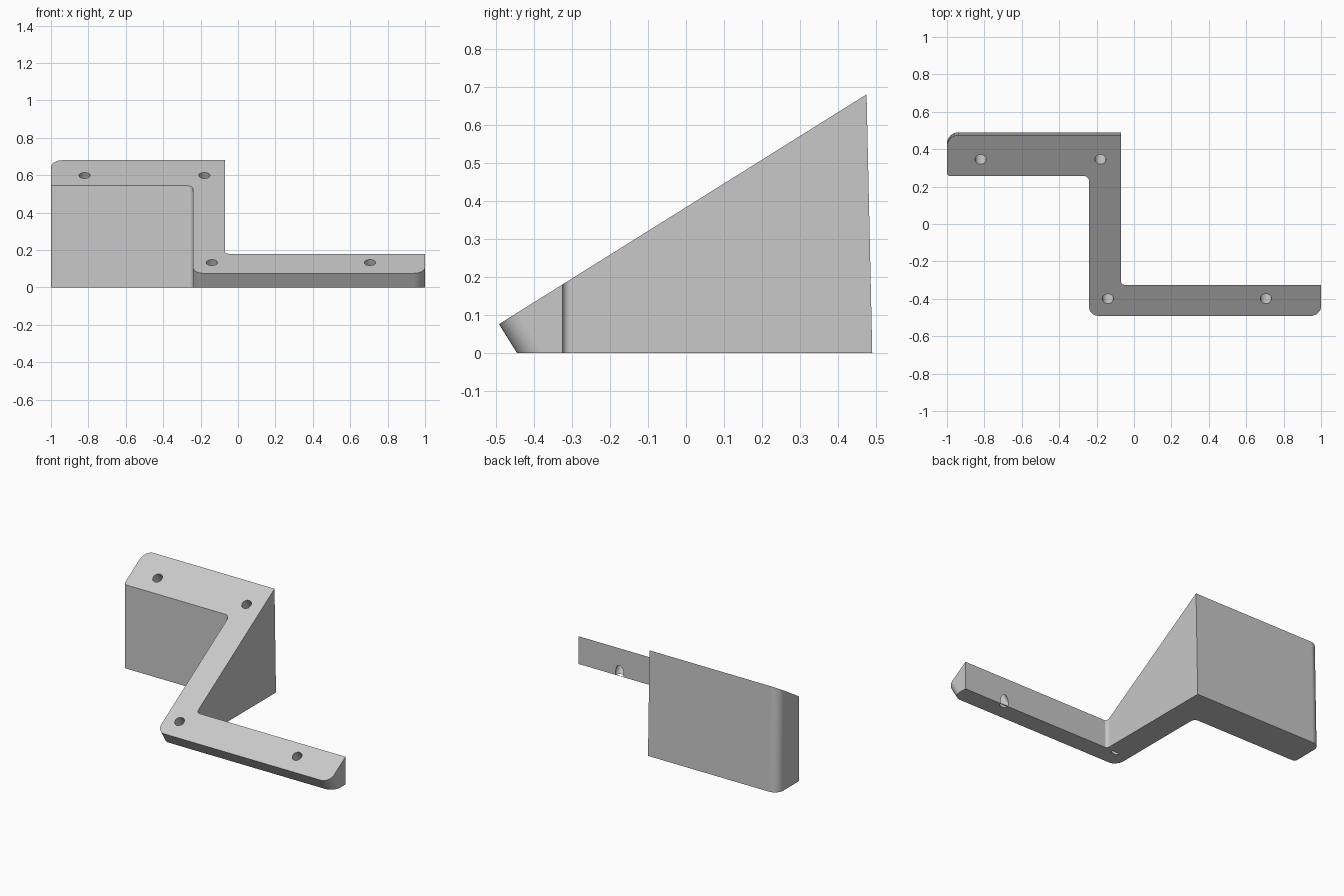
import bpy
import bmesh
import math
from mathutils import Vector, Matrix

cube = bpy.data.objects.get("Cube")
if cube:
    bpy.data.objects.remove(cube, do_unlink=True)

# Sloped mounting plane
SLOPE = 0.625
TILT = math.atan(SLOPE)


def top_z(y):
    return 0.383 + SLOPE * y


# Wall leans: y shift per unit of height, from the top edge down to the base
UPRIGHT, FRONT, BACK = 0.0, SLOPE, 0.022

# Z-shaped outline corners: x, y, fillet radius, wall lean
corners = [
    (-0.24, -0.492, 0.055, FRONT),
    (1.0, -0.492, 0.06, FRONT),
    (1.0, -0.325, 0.0, UPRIGHT),
    (-0.07, -0.325, 0.02, UPRIGHT),
    (-0.07, 0.475, 0.0, BACK),
    (-1.0, 0.475, 0.06, BACK),
    (-1.0, 0.257, 0.015, UPRIGHT),
    (-0.24, 0.257, 0.03, UPRIGHT),
]


def fillet(i, steps=10):
    """Rounded outline points (x, y, lean) of one right-angled corner."""
    x, y, r, lean = corners[i]
    if r == 0:
        return [(x, y, lean)]
    p = Vector((x, y))
    a = (Vector(corners[i - 1][:2]) - p).normalized()
    b = (Vector(corners[(i + 1) % len(corners)][:2]) - p).normalized()
    squash = math.cos(TILT) if lean == FRONT else 1.0
    points = []
    for k in range(steps + 1):
        t = math.pi / 2 * k / steps
        d = a * r * (1 - math.sin(t)) + b * r * (1 - math.cos(t))
        points.append((x + d.x, y + d.y * squash, lean))
    return points


# Bracket body
outline = [pt for i in range(len(corners)) for pt in fillet(i)]
bm = bmesh.new()
top = [bm.verts.new((x, y, top_z(y))) for x, y, lean in outline]
base = [bm.verts.new((x, y + lean * top_z(y), 0)) for x, y, lean in outline]
bm.faces.new(top)
bm.faces.new(base[::-1])
count = len(outline)
for i in range(count):
    j = (i + 1) % count
    bm.faces.new((base[i], base[j], top[j], top[i]))
bmesh.ops.recalc_face_normals(bm, faces=bm.faces)
mesh = bpy.data.meshes.new("angled_bracket")
bm.to_mesh(mesh)
bm.free()
bracket = bpy.data.objects.new("angled_bracket", mesh)
bpy.context.collection.objects.link(bracket)

grey = bpy.data.materials.new("plain_grey")
grey.use_nodes = True
grey.diffuse_color = (0.58, 0.58, 0.58, 1)
grey.node_tree.nodes["Principled BSDF"].inputs["Base Color"].default_value = (0.58, 0.58, 0.58, 1)
mesh.materials.append(grey)

# Screw holes, drilled square to the sloped plane
DEPTH, ABOVE = 0.15, 0.05
bm = bmesh.new()
for x, y in [(-0.82, 0.345), (-0.18, 0.345), (-0.14, -0.4), (0.705, -0.4)]:
    place = (Matrix.Translation((x, y, top_z(y)))
             @ Matrix.Rotation(TILT, 4, "X")
             @ Matrix.Translation((0, 0, (ABOVE - DEPTH) / 2)))
    bmesh.ops.create_cone(bm, cap_ends=True, segments=32, radius1=0.03,
                          radius2=0.03, depth=DEPTH + ABOVE, matrix=place)
cut_mesh = bpy.data.meshes.new("hole_cutter")
bm.to_mesh(cut_mesh)
bm.free()
cut_mesh.materials.append(grey)
cutter = bpy.data.objects.new("hole_cutter", cut_mesh)
cutter.hide_render = True
bpy.context.collection.objects.link(cutter)

bpy.ops.object.select_all(action="DESELECT")
bracket.select_set(True)
bpy.context.view_layer.objects.active = bracket
drill = bracket.modifiers.new("screw_holes", "BOOLEAN")
drill.operation = "DIFFERENCE"
drill.solver = "EXACT"
drill.object = cutter
bpy.ops.object.modifier_apply(modifier=drill.name)
bpy.data.objects.remove(cutter, do_unlink=True)

# Smooth fillets, crisp edges, flat walls
bpy.ops.object.shade_smooth_by_angle(angle=math.radians(25))
flat = bracket.modifiers.new("flat_walls", "WEIGHTED_NORMAL")
flat.keep_sharp = True
